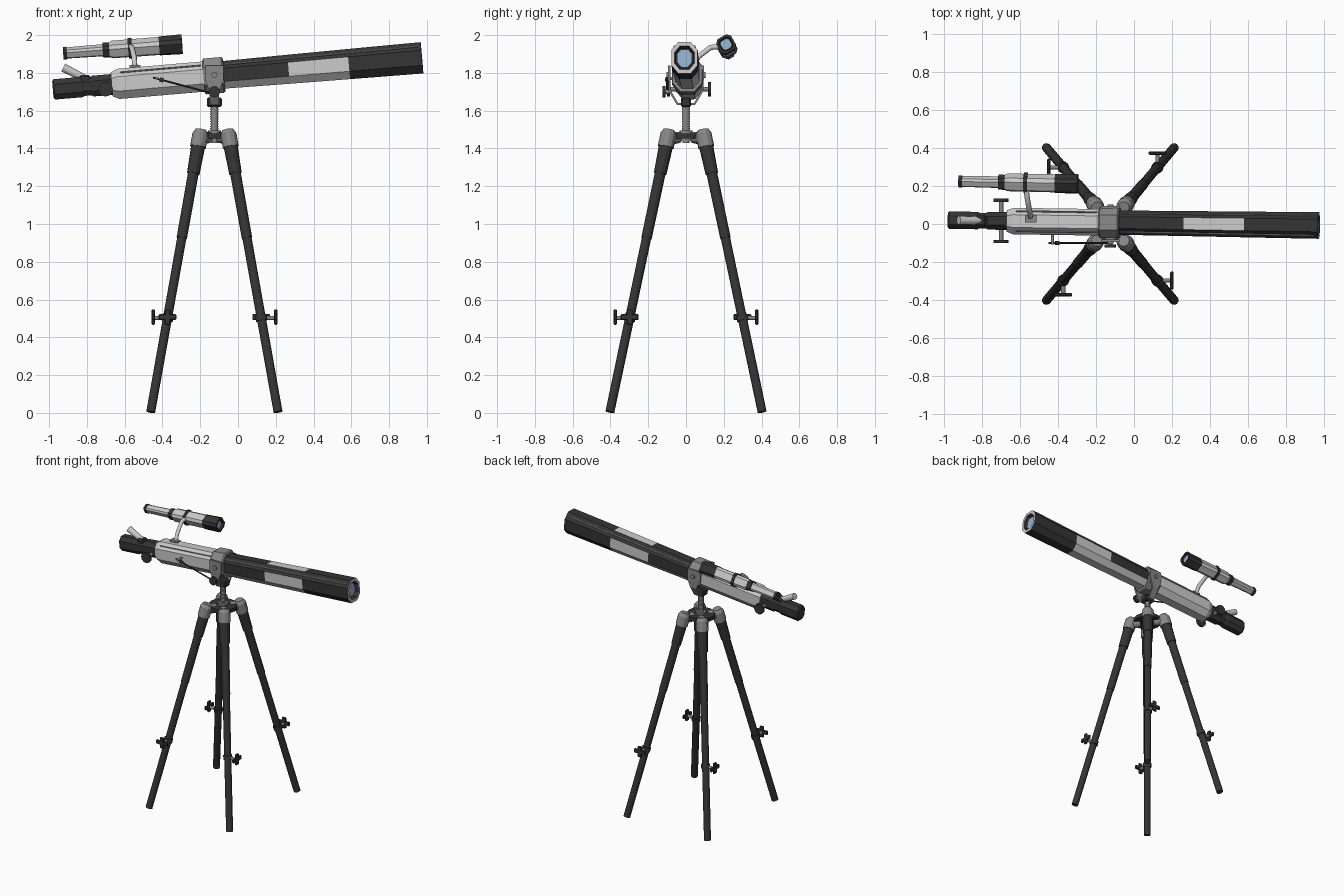
import bpy, bmesh, math
from mathutils import Vector, Matrix

if "Cube" in bpy.data.objects:
    bpy.data.objects.remove(bpy.data.objects["Cube"])

def material(name, r, g, b):
    m = bpy.data.materials.new(name)
    m.diffuse_color = (r, g, b, 1)
    m.use_nodes = True
    m.node_tree.nodes["Principled BSDF"].inputs["Base Color"].default_value = m.diffuse_color
    return m

DARK = material("dark", .035, .035, .035)
MID = material("mid_grey", .25, .25, .25)
LIGHT = material("light_grey", .55, .55, .55)
GLASS = material("glass", .3, .45, .65)

def finish(name, bm, mats):
    bmesh.ops.recalc_face_normals(bm, faces=bm.faces)
    me = bpy.data.meshes.new(name)
    bm.to_mesh(me)
    bm.free()
    for m in mats:
        me.materials.append(m)
    ob = bpy.data.objects.new(name, me)
    bpy.context.collection.objects.link(ob)
    return ob

def loft(name, frame, stations, mats, c=.48, roll=0, pick=None):
    """Chamfered-square section swept along local x; stations are (x, half y, half z)."""
    sec = [(1, -c), (1, c), (c, 1), (-c, 1), (-1, c), (-1, -c), (-c, -1), (c, -1)]
    bm = bmesh.new()
    turn = Matrix.Rotation(roll, 4, 'X')
    rings = [[bm.verts.new(frame @ turn @ Vector((x, a * y, b * z))) for a, b in sec]
             for x, y, z in stations]
    for s in range(len(rings) - 1):
        for i in range(8):
            j = (i + 1) % 8
            f = bm.faces.new((rings[s][i], rings[s][j], rings[s + 1][j], rings[s + 1][i]))
            f.material_index = pick(s, i) if pick else 0
    bm.faces.new(rings[0])
    bm.faces.new(rings[-1])
    return finish(name, bm, mats)

def rod(name, p, q, r1, mat, r2=None, n=12):
    p, q = Vector(p), Vector(q)
    d = q - p
    bm = bmesh.new()
    bmesh.ops.create_cone(bm, cap_ends=True, segments=n, radius1=r1, radius2=r1 if r2 is None else r2,
                          depth=d.length, matrix=Matrix.Translation((p + q) / 2)
                          @ d.to_track_quat('Z', 'Y').to_matrix().to_4x4())
    return finish(name, bm, [mat])

def box(name, centre, size, mat, bevel=0):
    bm = bmesh.new()
    bmesh.ops.create_cube(bm, size=1, matrix=Matrix.Translation(centre) @ Matrix.Diagonal((*size, 1)))
    if bevel:
        bmesh.ops.bevel(bm, geom=bm.edges[:], offset=bevel, segments=1, affect='EDGES')
    return finish(name, bm, [mat])

def aim(p, q):
    """Frame with its origin at p and local x pointing to q, z kept upward."""
    x = (Vector(q) - Vector(p)).normalized()
    y = Vector((0, 0, 1)).cross(x).normalized()
    return Matrix.Translation(p) @ Matrix((x, y, x.cross(y))).transposed().to_4x4()

CX = -.125

# Main telescope tube, local x = 0 at the mount
tube = aim((-.13, .008, 1.785), (.975, -.008, 1.88))
loft("rear_body", tube, [(-.54, .057, .064), (-.505, .07, .08), (-.05, .07, .08), (.055, .066, .075)], [LIGHT])

def barrel_colour(s, i):
    if s == 0:
        return 1 if i in (5, 6, 7) else 0
    if s == 1:
        return 1 if i in (0, 2, 4, 5, 6, 7) else 0
    return 1 if s == 3 else 0

loft("barrel", tube, [(.05, .064, .073), (.40, .066, .077), (.72, .068, .080), (1.108, .07, .083),
                      (1.108, .052, .062), (1.08, .045, .052)], [DARK, LIGHT], pick=barrel_colour)
loft("front_lens", tube, [(1.07, .04, .046), (1.088, .04, .046)], [GLASS])
loft("mount_collar", tube, [(-.052, .078, .088), (-.045, .082, .095), (.048, .082, .095), (.056, .078, .088)], [MID])

# Thin trim strips along the upper corners
for s in (-1, 1):
    rod("barrel_trim", tube @ Vector((.06, s * .05, .055)), tube @ Vector((1.09, s * .054, .0622)), .005, MID, n=6)
    rod("body_trim", tube @ Vector((-.49, s * .053, .06)), tube @ Vector((-.06, s * .053, .06)), .005, MID, n=6)

# Focuser, knobs and eyepiece
loft("focuser", tube, [(-.853, .038, .044), (-.845, .046, .054), (-.70, .046, .054), (-.69, .041, .048),
                       (-.65, .041, .048), (-.64, .047, .055), (-.53, .047, .055)], [DARK])
axle = tube @ Vector((-.575, 0, -.022))
rod("focus_axle", axle - Vector((0, .105, 0)), axle + Vector((0, .105, 0)), .012, MID)
for s in (-1, 1):
    rod("focus_knob", axle + Vector((0, s * .10, 0)), axle + Vector((0, s * .117, 0)), .039, DARK)
rod("eyepiece", (-.80, .018, 1.765), (-.925, .02, 1.828), .019, LIGHT, .023)
box("eyepiece_seat", (-.81, .017, 1.765), (.06, .06, .05), DARK, .01)

# Finder scope with its ring and bracket
finder = aim((-.925, .225, 1.904), (-.295, .212, 1.952))
R = math.radians(30)
for name, st, mat in (
        ("finder_eyecup", [(0, .027, .029), (.02, .027, .029)], DARK),
        ("finder_eyepiece", [(.02, .024, .026), (.22, .026, .028)], LIGHT),
        ("finder_collar", [(.21, .034, .034), (.25, .034, .034)], DARK),
        ("finder_body", [(.245, .034, .034), (.26, .040, .040), (.53, .041, .041)], LIGHT),
        ("finder_hood", [(.51, .043, .043), (.631, .045, .045), (.631, .033, .033), (.615, .03, .03)], DARK),
        ("finder_lens", [(.61, .025, .025), (.62, .025, .025)], GLASS),
        ("finder_ring", [(.345, .047, .047), (.365, .047, .047)], DARK)):
    loft(name, finder, st, [mat], c=.6, roll=R)

cu = bpy.data.curves.new("finder_bracket", 'CURVE')
cu.dimensions = '3D'
cu.bevel_depth = .014
cu.bevel_resolution = 2
cu.use_fill_caps = True
path = [(-.545, .03, 1.82), (-.55, .065, 1.885), (-.562, .13, 1.935), (-.57, .19, 1.94)]
sp = cu.splines.new('POLY')
sp.points.add(len(path) - 1)
for pt, co in zip(sp.points, path):
    pt.co = (*co, 1)
cu.materials.append(LIGHT)
bpy.context.collection.objects.link(bpy.data.objects.new("finder_bracket", cu))
box("bracket_foot", (-.545, .028, 1.832), (.06, .04, .02), MID)

# Fork cradle: a tapered strap bent under the tube
half = [(.088, 1.84, .048), (.088, 1.76, .048), (.086, 1.705, .026), (.045, 1.635, .024)]
strap = [(-y, z, w) for y, z, w in half] + half[::-1]
bm = bmesh.new()
rows = [[bm.verts.new((CX + s * w, y, z)) for s in (-1, 1)] for y, z, w in strap]
for a, b in zip(rows, rows[1:]):
    bm.faces.new((a[0], a[1], b[1], b[0]))
fork = finish("fork_cradle", bm, [MID])
sol = fork.modifiers.new("thickness", 'SOLIDIFY')
sol.thickness = .012
sol.offset = 0
for s in (-1, 1):
    rod("pivot_bolt", (CX, s * .085, 1.79), (CX, s * .103, 1.79), .016, MID)
rod("tilt_screw", (CX, -.085, 1.70), (CX, -.118, 1.70), .012, MID)
rod("tilt_knob", (CX, -.108, 1.70), (CX, -.125, 1.70), .03, DARK)
box("mount_head", (CX, 0, 1.645), (.08, .055, .05), DARK, .008)

# Fine adjustment rod beside the tube
rod("adjust_rod", (-.45, -.1, 1.775), (-.13, -.1, 1.69), .005, DARK, n=8)
rod("adjust_clamp", (-.43, -.055, 1.77), (-.43, -.108, 1.77), .008, MID)
rod("adjust_nut", (-.415, -.1, 1.766), (-.395, -.1, 1.76), .011, DARK)

# Centre column with rings, and hub
rod("column", (CX, 0, 1.43), (CX, 0, 1.63), .018, MID, n=16)
for k in range(10):
    rod("column_ring", (CX, 0, 1.50 + k * .013), (CX, 0, 1.507 + k * .013), .022, MID, n=16)
rod("hub", (CX, 0, 1.452), (CX, 0, 1.48), .098, DARK, n=16)
rod("hub_boss", (CX, 0, 1.478), (CX, 0, 1.495), .035, MID, n=16)

# Four splayed legs; clamp handles turn a quarter from leg to leg
for sx, sy, out in ((1, -1, (1, 0, 0)), (1, 1, (0, 1, 0)), (-1, 1, (-1, 0, 0)), (-1, -1, (0, -1, 0))):
    top = Vector((CX + sx * .072, sy * .09, 1.49))
    foot = Vector((CX + sx * .337, sy * .403, .005))
    at = lambda t: top.lerp(foot, t)
    rod("leg_cap", at(.01), at(.055), .043, MID)
    rod("leg_cap_top", at(.01), at(-.006), .043, MID, .03)
    rod("leg_elbow", (CX + sx * .03, sy * .038, 1.458), at(.025), .03, MID, .036)
    rod("leg_upper", at(.05), at(.15), .038, DARK, .034)
    rod("leg_middle", at(.14), at(.38), .029, DARK, .028)
    rod("leg_lower", at(.37), at(1), .025, DARK, .024)
    p, d = at(.665), Vector(out)
    rod("clamp_collar", at(.655), at(.675), .031, DARK)
    rod("clamp_stem", p, p + d * .075, .011, MID)
    side = Vector((abs(d.y), abs(d.x), 0))
    hub = p + d * .076 + Vector((0, 0, .005))
    depth = Vector((abs(d.x), abs(d.y), 0)) * .018
    box("clamp_wing", hub, depth + side * .095 + Vector((0, 0, .03)), DARK, .005)
    box("clamp_handle", hub, depth + side * .032 + Vector((0, 0, .082)), DARK, .005)
